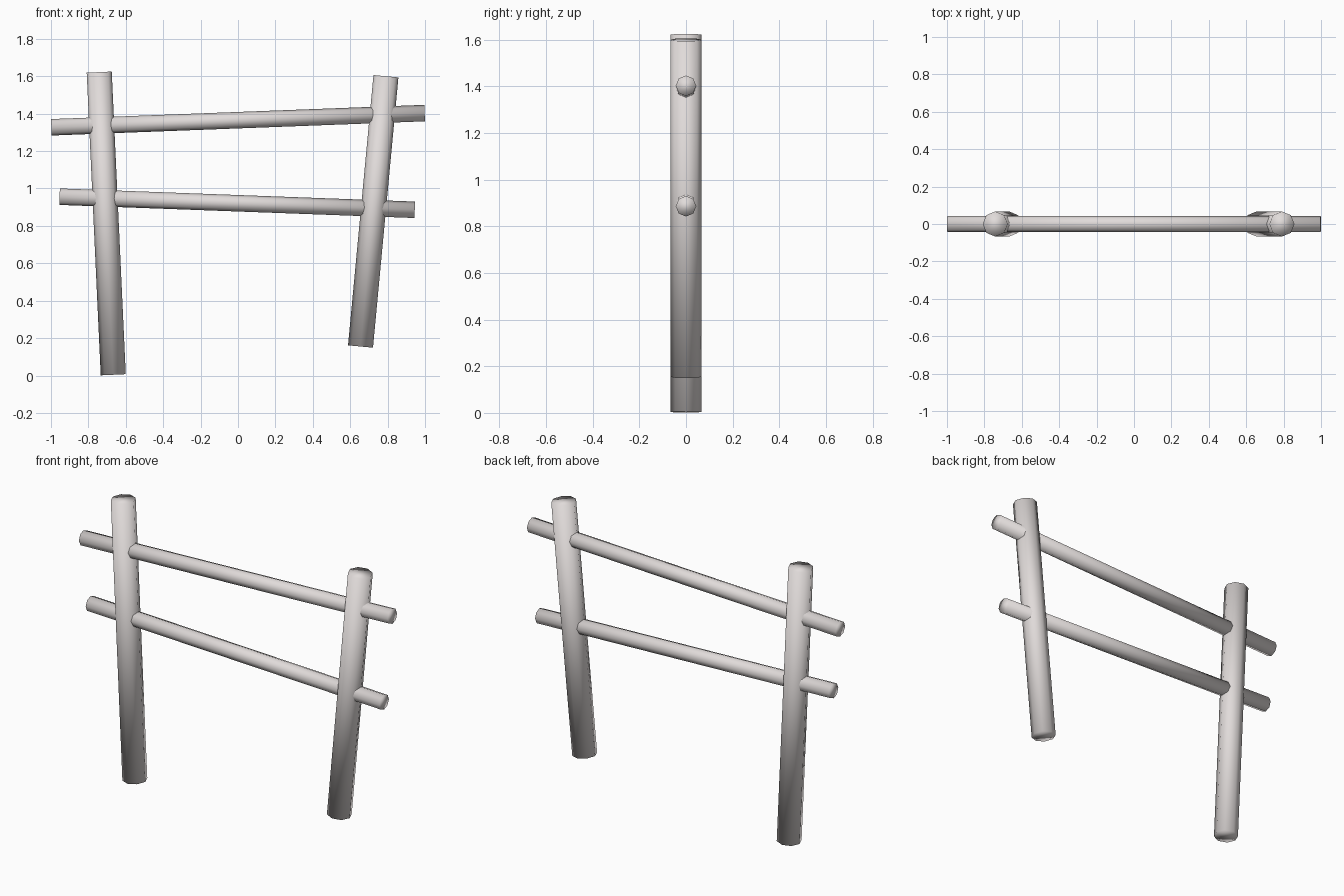
import bpy
from mathutils import Vector

cube = bpy.data.objects.get("Cube")
if cube:
    bpy.data.objects.remove(cube, do_unlink=True)

COLOR = (0.75, 0.71, 0.70, 1.0)
wood = bpy.data.materials.new("pale_grey_wood")
wood.use_nodes = True
wood.diffuse_color = COLOR
wood.node_tree.nodes["Principled BSDF"].inputs["Base Color"].default_value = COLOR


def pole(name, start, end, radius):
    """Eight-sided smooth pole between two (x, z) points."""
    a = Vector((start[0], 0, start[1]))
    b = Vector((end[0], 0, end[1]))
    axis = b - a
    bpy.ops.mesh.primitive_cylinder_add(vertices=8, radius=radius, depth=axis.length,
                                        location=(a + b) / 2)
    obj = bpy.context.object
    # tilt within the fence plane only, so facets stay aligned
    obj.rotation_euler = Vector((0, 0, 1)).rotation_difference(axis).to_euler()
    obj.name = name
    obj.data.materials.append(wood)
    bpy.ops.object.shade_smooth()
    return obj


# Leaning posts
pole("right_post", (-0.667, 0.004), (-0.742, 1.622), 0.067)
pole("left_post", (0.655, 0.155), (0.791, 1.6), 0.067)

# Crooked rails
pole("upper_rail", (-0.998, 1.327), (0.998, 1.403), 0.044)
pole("lower_rail", (-0.954, 0.956), (0.945, 0.886), 0.044)
